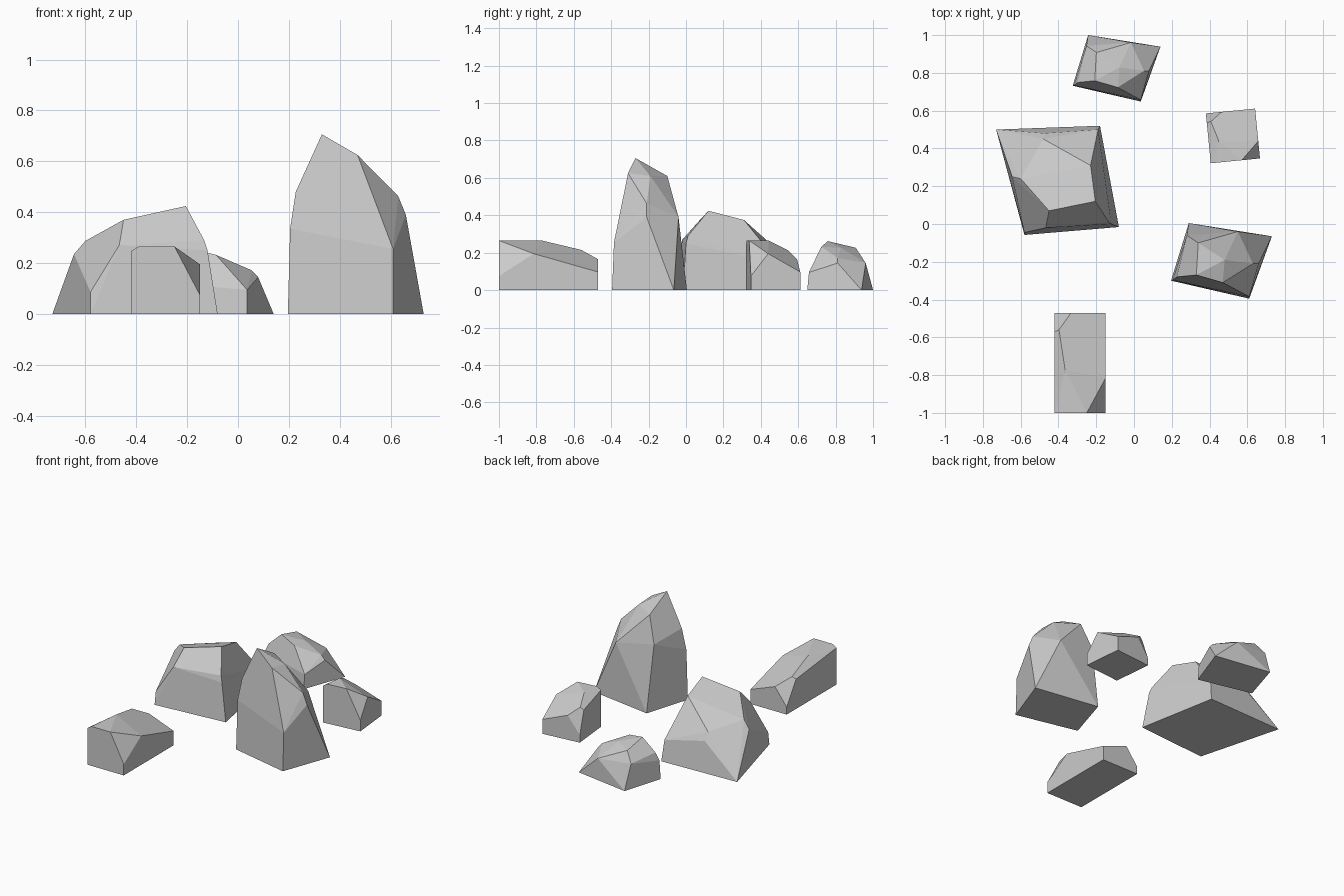
import bpy, bmesh, math

cube = bpy.data.objects.get("Cube")
if cube:
    bpy.data.objects.remove(cube)

stone = bpy.data.materials.new("stone_grey")
stone.use_nodes = True
stone.diffuse_color = (0.6, 0.6, 0.6, 1)
stone.node_tree.nodes["Principled BSDF"].inputs["Base Color"].default_value = (0.6, 0.6, 0.6, 1)


def chiselled_rock(name, corners):
    """Faceted convex rock wrapped around its corner points."""
    bm = bmesh.new()
    for p in corners:
        bm.verts.new(p)
    hull = bmesh.ops.convex_hull(bm, input=bm.verts[:])
    loose = {g for g in hull["geom_interior"] + hull["geom_unused"]
             if isinstance(g, bmesh.types.BMVert)}
    bmesh.ops.delete(bm, geom=list(loose), context="VERTS")
    bmesh.ops.dissolve_limit(bm, angle_limit=math.radians(4), verts=bm.verts[:], edges=bm.edges[:])
    bmesh.ops.recalc_face_normals(bm, faces=bm.faces[:])
    mesh = bpy.data.meshes.new(name)
    bm.to_mesh(mesh)
    bm.free()
    mesh.materials.append(stone)
    obj = bpy.data.objects.new(name, mesh)
    bpy.context.collection.objects.link(obj)
    return obj


def variant(source, name, location, scale, turn=0):
    """Reshaped copy of a rock."""
    obj = bpy.data.objects.new(name, source.data)
    obj.location, obj.scale = location, scale
    obj.rotation_euler.z = math.radians(turn)
    bpy.context.collection.objects.link(obj)
    return obj


# Tall pointed rock, and a squat copy at the back
tall = chiselled_rock("tall_rock", [
    (.196, -.30, 0), (.61, -.395, 0), (.73, -.065, 0), (.29, .005, 0),
    (.205, -.297, .335), (.61, -.385, .255), (.227, -.28, .48), (.28, -.06, .44),
    (.33, -.27, .706), (.47, -.31, .625), (.48, -.19, .61), (.34, -.10, .61),
    (.63, -.21, .463), (.66, -.21, .39), (.55, -.04, .39)])
variant(tall, "squat_back_rock", (-.495, .996, 0), (.87, .88, .371))

# Broad boulder
chiselled_rock("broad_boulder", [
    (-.73, .50, 0), (-.18, .52, 0), (-.08, -.016, 0), (-.58, -.058, 0),
    (-.205, .12, .424), (-.45, .07, .37), (-.23, .31, .375),
    (-.60, .24, .287), (-.645, .25, .235), (-.58, -.045, .086),
    (-.467, -.02, .27), (-.133, .01, .29), (-.12, 0, .25),
    (-.19, .50, .14), (-.475, .48, .2), (-.48, .45, .25)])

# Long block, and a short turned copy
block = chiselled_rock("long_block", [
    (-.42, -1, 0), (-.15, -1, 0), (-.15, -.47, 0), (-.42, -.47, 0),
    (-.42, -1, .247), (-.39, -1, .265), (-.25, -1, .265), (-.15, -1, .075),
    (-.15, -.815, .195), (-.15, -.47, .097), (-.365, -.77, .265),
    (-.397, -.56, .215), (-.42, -.57, .2), (-.333, -.47, .165), (-.42, -.47, .05)])
variant(block, "short_block", (.763, .859, 0), (.97, .5, 1), 5.6)
